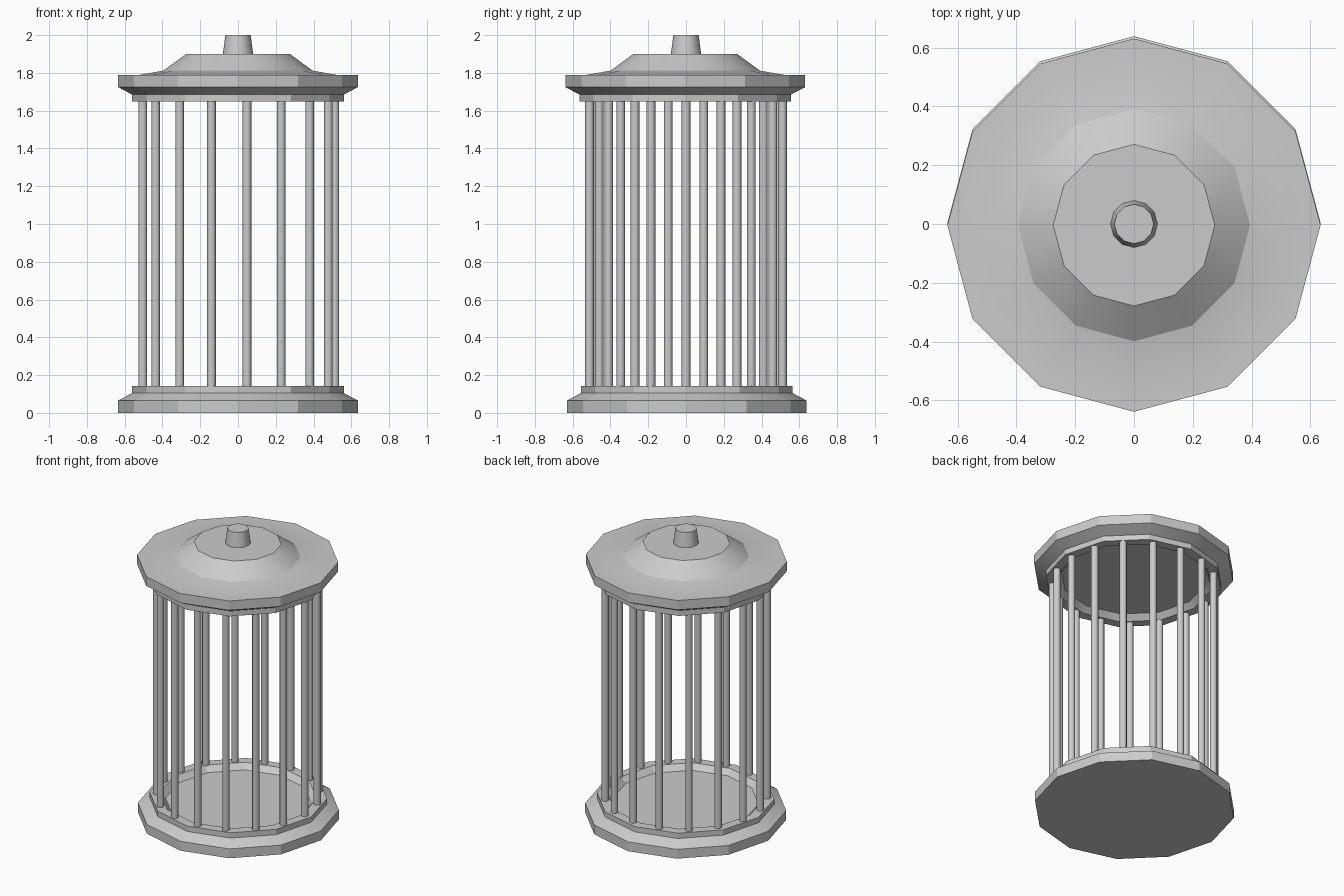
import bpy
import bmesh
from math import cos, sin, pi, radians

cube = bpy.data.objects.get("Cube")
if cube:
    bpy.data.objects.remove(cube)

grey = bpy.data.materials.new("plain grey")
grey.use_nodes = True
colour = (0.6, 0.6, 0.6, 1)
grey.diffuse_color = colour
grey.node_tree.nodes["Principled BSDF"].inputs["Base Color"].default_value = colour


def lathe(name, profile, sides=12, location=(0, 0, 0), smooth=20):
    """Turn a (radius, height) profile around z and cap both ends."""
    bm = bmesh.new()
    rings = [[bm.verts.new((r * cos(2 * pi * i / sides), r * sin(2 * pi * i / sides), z))
              for i in range(sides)] for r, z in profile]
    for low, high in zip(rings, rings[1:]):
        for i in range(sides):
            j = (i + 1) % sides
            bm.faces.new((low[i], low[j], high[j], high[i]))
    bm.faces.new(rings[0])
    bm.faces.new(rings[-1])
    bmesh.ops.recalc_face_normals(bm, faces=bm.faces)
    mesh = bpy.data.meshes.new(name)
    bm.to_mesh(mesh)
    bm.free()
    mesh.materials.append(grey)
    obj = bpy.data.objects.new(name, mesh)
    obj.location = location
    bpy.context.collection.objects.link(obj)
    bpy.ops.object.select_all(action='DESELECT')
    obj.select_set(True)
    bpy.context.view_layer.objects.active = obj
    bpy.ops.object.shade_smooth_by_angle(angle=radians(smooth))
    return obj


# Stepped rim with a raised ring and a recessed floor, shared by base and lid
rim = [(0.635, 0), (0.635, 0.065), (0.56, 0.105), (0.56, 0.142),
       (0.495, 0.142), (0.46, 0.105)]
lathe("base", rim, location=(0, 0.004, 0))

# Lid: the same rim upside down, closed by a shallow sloping roof
lid_top = 1.79
roof = [(0.275, 1.9), (0.395, 1.812), (0.52, lid_top)]
flipped = [(r, lid_top - z) for r, z in rim]
lathe("lid", roof + flipped, location=(0, -0.004, 0), smooth=25)

# Tapered knob
lathe("knob", [(0.08, 1.9), (0.067, 2.0)], smooth=35)

# Ring of upright bars
bar_count = 17
for k in range(bar_count):
    a = 2 * pi * k / bar_count
    lathe(f"bar_{k + 1}", [(0.023, 0.12), (0.023, 1.68)], sides=12,
          location=(0.513 * cos(a), 0.513 * sin(a), 0), smooth=40)
